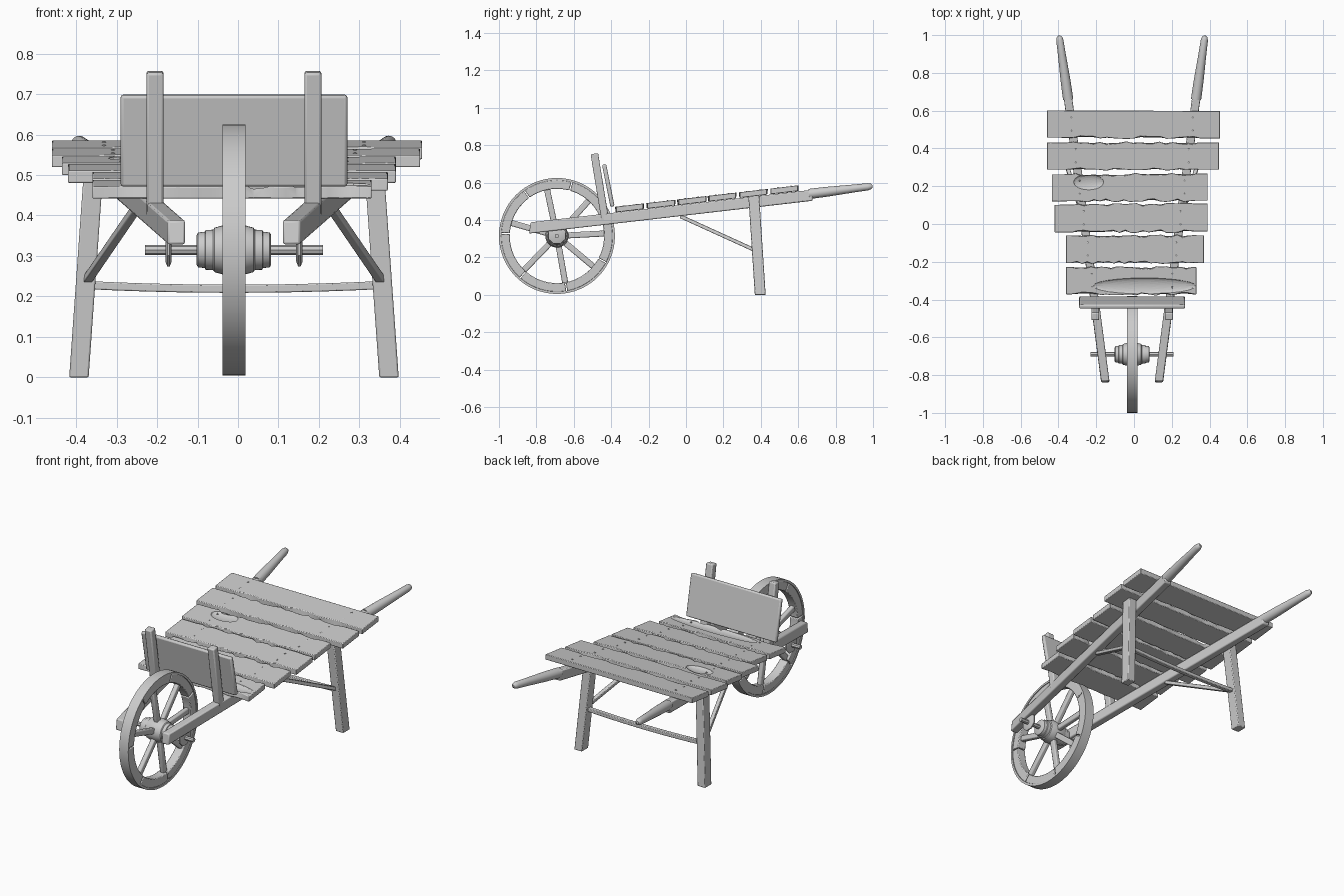
import bpy, bmesh, math, random
from mathutils import Vector, Matrix

if "Cube" in bpy.data.objects:
    bpy.data.objects.remove(bpy.data.objects["Cube"])

random.seed(4)
CX = -0.01            # symmetry plane of the barrow
SLOPE = 0.117         # rise of the side rails
wood = bpy.data.materials.new("plain grey")
wood.diffuse_color = (0.6, 0.6, 0.6, 1)
wood.use_nodes = True
wood.node_tree.nodes["Principled BSDF"].inputs["Base Color"].default_value = wood.diffuse_color


def finish(name, bm, bevel=0.0):
    bmesh.ops.recalc_face_normals(bm, faces=bm.faces)
    me = bpy.data.meshes.new(name)
    bm.to_mesh(me)
    bm.free()
    me.materials.append(wood)
    ob = bpy.data.objects.new(name, me)
    bpy.context.collection.objects.link(ob)
    if bevel:
        m = ob.modifiers.new("bevel", 'BEVEL')
        m.width, m.segments, m.limit_method = bevel, 2, 'ANGLE'
        m.angle_limit = math.radians(40)
    return ob


def loft(name, rings, bevel=0.0, closed=False):
    """Skin a list of equal point rings, with end caps unless closed."""
    bm = bmesh.new()
    vs = [[bm.verts.new(p) for p in r] for r in rings]
    n = len(vs[0])
    pairs = list(zip(vs, vs[1:])) + ([(vs[-1], vs[0])] if closed else [])
    for a, b in pairs:
        for i in range(n):
            bm.faces.new((a[i], a[(i + 1) % n], b[(i + 1) % n], b[i]))
    if not closed:
        bm.faces.new(vs[0])
        bm.faces.new(vs[-1])
    return finish(name, bm, bevel)


def bar(name, p0, p1, u, v, bevel=0.004):
    """Four sided bar between two points, u and v are its half-widths."""
    u, v = Vector(u), Vector(v)
    return loft(name, [[Vector(p) + a * u + b * v for a, b in
                        ((-1, -1), (1, -1), (1, 1), (-1, 1))] for p in (p0, p1)], bevel)


def lathe(name, p0, p1, profile, n=24):
    """Round part along p0-p1, profile is (fraction, radius)."""
    p0, p1 = Vector(p0), Vector(p1)
    q = (p1 - p0).to_track_quat('Z', 'Y')
    return loft(name, [[p0.lerp(p1, t) + q @ Vector((r * math.cos(k * math.tau / n),
                r * math.sin(k * math.tau / n), 0)) for k in range(n)] for t, r in profile])


def rail_z(y):
    return 0.36 + SLOPE * (y + 0.84)


def rail_x(y):
    return 0.142 + 0.131 * (y + 0.84)


# wheel
WY, WZ = -0.69, 0.315


def rim_ring(a, r0, r1, w):
    c, s = math.cos(a), math.sin(a)
    return [(CX + x, WY + r * c, WZ + r * s) for r, x in ((r0, -w), (r1, -w), (r1, w), (r0, w))]


loft("wheel_tyre", [rim_ring(k * math.tau / 64, 0.298, 0.31, 0.028) for k in range(64)], closed=True)
for k in range(7):
    a0, step = math.radians(75) + k * math.tau / 7, (math.tau / 7 - 0.02) / 10
    loft("wheel_felloe", [rim_ring(a0 + i * step, 0.252, 0.299, 0.025) for i in range(11)], 0.004)
for deg in (102, 48, 3, -40, -80, -134, 164):
    a = math.radians(deg)
    d = Vector((0, math.cos(a), math.sin(a)))
    t = Vector((0, -d.z, d.y))
    c = Vector((CX, WY, WZ))
    bar("wheel_spoke", c + d * 0.04, c + d * 0.258, (0.013, 0, 0), t * 0.016, 0.006)
lathe("wheel_hub", (CX - 0.092, WY, WZ), (CX + 0.092, WY, WZ),
      [(0, 0.037), (0.02, 0.043), (0.11, 0.045), (0.12, 0.049), (0.22, 0.05), (0.24, 0.055),
       (0.38, 0.062), (0.62, 0.062), (0.76, 0.055), (0.78, 0.05), (0.88, 0.049),
       (0.89, 0.045), (0.98, 0.043), (1, 0.037)], 32)
lathe("axle", (-0.23, WY, WZ), (0.21, WY, WZ), [(0, 0.012), (1, 0.012)], 8)

# parts on both sides
for s in (-1, 1):
    def P(x, y, z):
        return Vector((CX + s * x, y, z))
    bar("side_rail", P(rail_x(-0.84), -0.835, rail_z(-0.84) - 0.002), P(rail_x(0.68), 0.68, 0.533),
        (0.022, 0, 0), (0, 0.004, 0.03), 0.006)
    lathe("handle", P(rail_x(0.66), 0.66, 0.54), P(0.386, 0.997, 0.581),
          [(0, 0.027), (0.1, 0.027), (0.3, 0.026), (0.7, 0.021), (0.93, 0.019), (0.98, 0.014), (1, 0.006)])
    # axle bracket under the rail
    x = rail_x(WY)
    loft("axle_bracket", [[P(x + dx, WY + r * math.cos(a), WZ + 0.005 + r * math.sin(a))
         for a in [math.radians(22.5 + 45 * k) for k in range(8)]]
         for dx, r in ((-0.008, 0.036), (-0.003, 0.05), (0.003, 0.05), (0.008, 0.036))])
    bar("leg", P(0.383, 0.397, 0), P(0.345, 0.362, 0.535), (0.024, 0, 0), (0, 0.029, 0), 0.004)
    bar("diagonal_brace", P(0.24, -0.03, 0.42), P(0.366, 0.375, 0.236),
        (0.011, 0, 0), (0, 0.004, 0.009), 0.003)
    bar("headboard_post", P(0.195, -0.432, 0.40), P(0.195, -0.49, 0.755),
        (0.021, 0, 0), (0, 0.02, 0.003), 0.006)

# slightly sagging rod between the legs
loft("leg_crossbar", [[(CX + 0.36 * t, 0.383 + dy, 0.219 + 0.009 * t * t + dz)
     for dy, dz in ((-0.012, -0.01), (0.012, -0.01), (0.012, 0.01), (-0.012, 0.01))]
     for t in [i / 5 - 1 for i in range(11)]], 0.003)

# headboard
bar("headboard", (CX, -0.393, 0.472), (CX, -0.438, 0.698), (0.28, 0, 0), (0, 0.011, 0.002), 0.007)

# bed slats with ragged long edges: x0, x1, y0, y1
slats = [(-0.46, 0.455, 0.455, 0.60), (-0.46, 0.45, 0.288, 0.432), (-0.435, 0.39, 0.122, 0.265),
         (-0.42, 0.39, -0.042, 0.105), (-0.36, 0.37, -0.207, -0.06), (-0.36, 0.33, -0.373, -0.228)]
boards = []
for k, (x0, x1, y0, y1) in enumerate(slats):
    rings, n = [], 26
    yaw = random.uniform(-0.008, 0.008)
    for i in range(n + 1):
        x = x0 + (x1 - x0) * i / n
        rag = 0.0 if abs(x) > 0.32 else 1.0
        e0 = rag * random.uniform(-0.007, 0.012)
        e1 = rag * random.uniform(-0.012, 0.006) if k else 0
        base = [(y0 + 0.4 * e0, 0), (y1 + 0.4 * e1, 0), (y1 + e1, 0.03), (y0 + e0, 0.03)]
        rings.append([(x, y + yaw * x, rail_z(y) + 0.027 + h) for y, h in base])
    boards.append(loft("bed_slat", rings, 0.003))
    # nail heads over the rails
    ym = (y0 + y1) / 2
    for s in (-1, 1):
        for dy in (-0.035, 0.035):
            p = Vector((CX + s * rail_x(ym), ym + dy, rail_z(ym + dy) + 0.055))
            lathe("nail_head", p, p + Vector((0, 0, 0.005)), [(0, 0.005), (0.6, 0.005), (1, 0.002)], 8)

# worn hollows scooped out of two slats
for board, x, y, size in ((boards[2], -0.24, 0.222, (0.08, 0.042, 0.016)),
                          (boards[5], 0.055, -0.328, (0.275, 0.043, 0.016))):
    bm = bmesh.new()
    bmesh.ops.create_uvsphere(bm, u_segments=24, v_segments=12, radius=1, matrix=
                              Matrix.Translation((x, y, rail_z(y) + 0.058))
                              @ Matrix.Rotation(math.atan(SLOPE), 4, 'X')
                              @ Matrix.Diagonal((*size, 1)))
    cutter = finish("hollow_cutter", bm)
    cutter.hide_render = True
    cutter.hide_viewport = True
    m = board.modifiers.new("hollow", 'BOOLEAN')
    m.operation, m.object, m.solver = 'DIFFERENCE', cutter, 'EXACT'

# smooth round parts, keep edges sharp
for ob in bpy.context.collection.objects:
    if not ob.hide_render:
        ob.select_set(True)
        bpy.context.view_layer.objects.active = ob
bpy.ops.object.shade_smooth_by_angle(angle=math.radians(35))
